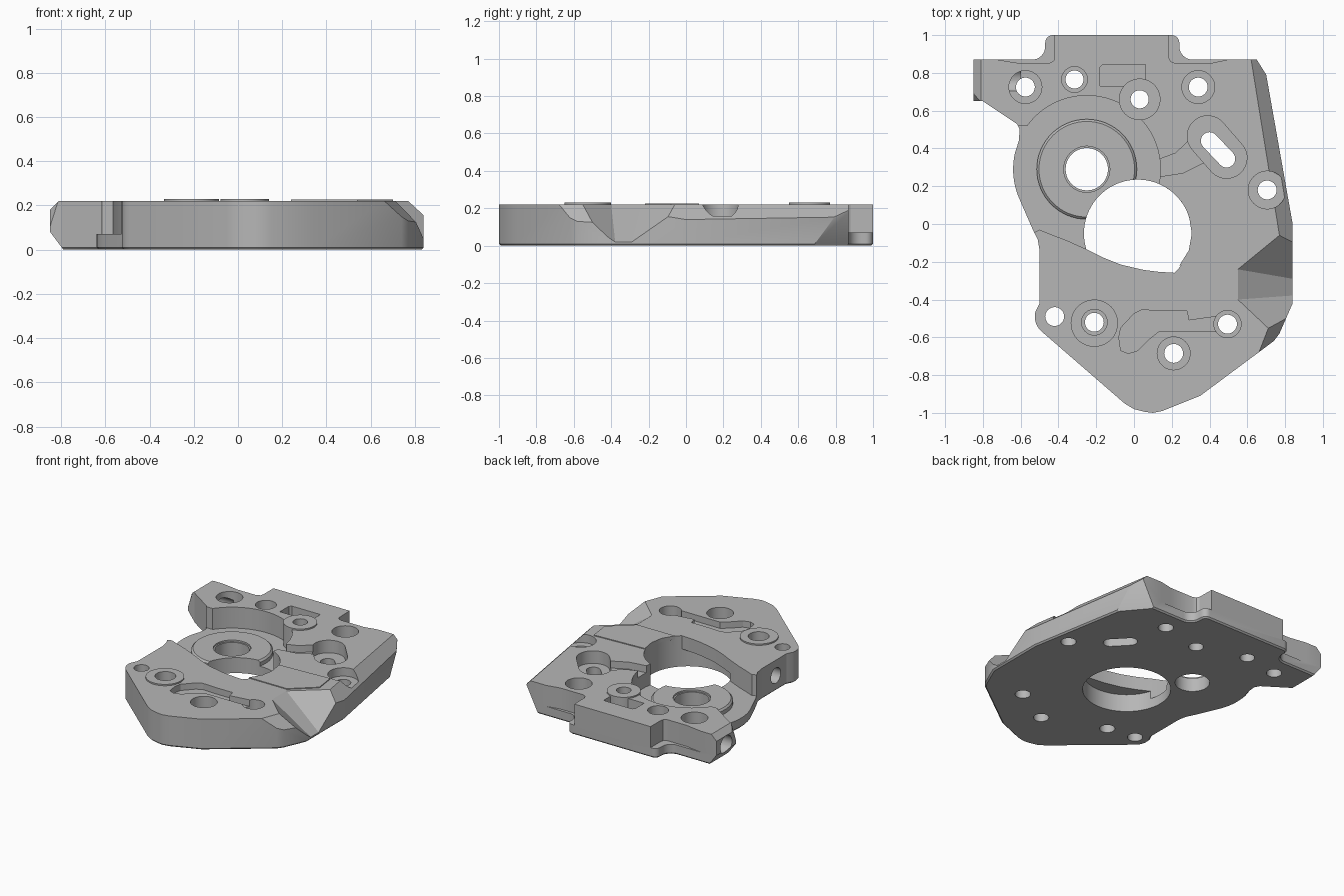
import bpy, bmesh, math
from mathutils import Vector, Matrix

cube = bpy.data.objects.get("Cube")
if cube:
    bpy.data.objects.remove(cube, do_unlink=True)

metal = bpy.data.materials.new("machined grey")
metal.use_nodes = True
GREY = (0.47, 0.47, 0.47, 1)
metal.diffuse_color = GREY
metal.node_tree.nodes["Principled BSDF"].inputs["Base Color"].default_value = GREY
TOP = 0.22


def arc(cx, cy, r, a0, a1, n=16):
    """Points along an arc, angles in degrees."""
    return [(cx + r * math.cos(math.radians(a0 + (a1 - a0) * i / n)),
             cy + r * math.sin(math.radians(a0 + (a1 - a0) * i / n))) for i in range(n + 1)]


def circle(cx, cy, r, n=48):
    return arc(cx, cy, r, 0, 360, n)[:-1]


def slot(a, b, r):
    """Stadium outline between two centres."""
    d = math.degrees(math.atan2(b[1] - a[1], b[0] - a[0]))
    return arc(*a, r, d + 90, d + 270) + arc(*b, r, d - 90, d + 90)


def finish(bm, name):
    bmesh.ops.recalc_face_normals(bm, faces=bm.faces[:])
    mesh = bpy.data.meshes.new(name)
    bm.to_mesh(mesh)
    bm.free()
    mesh.materials.append(metal)
    obj = bpy.data.objects.new(name, mesh)
    bpy.context.collection.objects.link(obj)
    return obj


def prism_mesh(points, z0, z1):
    bm = bmesh.new()
    face = bm.faces.new([bm.verts.new((x, y, z0)) for x, y in points])
    new = bmesh.ops.extrude_face_region(bm, geom=[face])["geom"]
    for v in new:
        if isinstance(v, bmesh.types.BMVert):
            v.co.z = z1
    bmesh.ops.recalc_face_normals(bm, faces=bm.faces[:])
    return bm


def prism(points, z0, z1, name="cutter"):
    return finish(prism_mesh(points, z0, z1), name)


def hull(points):
    bm = bmesh.new()
    for p in points:
        bm.verts.new(p)
    bmesh.ops.convex_hull(bm, input=bm.verts[:])
    return finish(bm, "cutter")


def side_bore(center, r, depth):
    """Cylinder along x for a bore in a side wall."""
    bm = bmesh.new()
    bmesh.ops.create_cone(bm, cap_ends=True, segments=32, radius1=r, radius2=r, depth=depth,
                          matrix=Matrix.Translation(center) @ Matrix.Rotation(math.pi / 2, 4, 'Y'))
    return finish(bm, "cutter")


def combine(tool, operation='DIFFERENCE'):
    tool.hide_render = True
    mod = plate.modifiers.new("bool", 'BOOLEAN')
    mod.operation, mod.solver, mod.object = operation, 'EXACT', tool
    bpy.context.view_layer.objects.active = plate
    bpy.ops.object.modifier_apply(modifier=mod.name)
    bpy.data.objects.remove(tool, do_unlink=True)


# Plate outline, counter-clockwise from the rear left corner
outline = [(-0.85, 0.87), (-0.85, 0.65), (-0.80, 0.65), (-0.62, 0.53), (-0.605, 0.50), (-0.61, 0.44)]
outline += arc(-0.25, 0.29, 0.39, 168, 205, 10)
outline += [(-0.54, -0.02), (-0.51, -0.08), (-0.50, -0.14), (-0.50, -0.42)]
outline += arc(-0.42, -0.49, 0.105, 165, 228, 8)
outline += [(-0.05, -0.95), (0.0, -0.98), (0.06, -0.995), (0.10, -1.0), (0.15, -0.99), (0.35, -0.91),
            (0.74, -0.62), (0.77, -0.58), (0.84, -0.42), (0.84, 0.0), (0.70, 0.79), (0.65, 0.87)]
outline += arc(0.31, 0.94, 0.07, 270, 180, 8) + arc(0.20, 0.96, 0.04, 0, 90, 6)
outline += arc(-0.43, 0.96, 0.04, 90, 180, 6) + arc(-0.54, 0.94, 0.07, 0, -90, 8)

bm = prism_mesh(outline, 0, TOP)
rim = [e for e in bm.edges if all(v.co.z < 0.001 for v in e.verts)]
bmesh.ops.bevel(bm, geom=rim, offset=0.01, segments=1, affect='EDGES')

# Sloped facets: long right chamfer, rear right corner, front right corner, left end
for co, no in [((0.77, -0.06, 0.22), (0.987, 0.159, 0.98)),
               ((0.70, 0.79, 0.145), (0.775, 0.655, -0.39)),
               ((0.70, -0.58, 0.22), (1.44, -0.56, 1.12)),
               ((-0.85, 0.7, 0.08), (-0.8, 0, -0.6)),
               ((-0.85, 0.7, 0.18), (-0.7, 0, 0.7))]:
    geom = bm.verts[:] + bm.edges[:] + bm.faces[:]
    cut = bmesh.ops.bisect_plane(bm, geom=geom, dist=1e-5, plane_co=Vector(co),
                                 plane_no=Vector(no), clear_outer=True)
    edges = [e for e in cut["geom_cut"] if isinstance(e, bmesh.types.BMEdge)]
    bmesh.ops.holes_fill(bm, edges=edges, sides=0)
plate = finish(bm, "mounting_plate")

# Stepped shoulders beside the rear tab
combine(prism([(-0.73, 0.871), (-0.60, 0.85), (-0.45, 0.85), (-0.425, 0.865), (-0.42, 0.89),
               (-0.42, 1.1), (-0.73, 1.1)], 0.07, 0.4))
combine(prism([(0.50, 0.871), (0.50, 1.1), (0.18, 1.1), (0.185, 0.88), (0.195, 0.86),
               (0.22, 0.85), (0.40, 0.85)], 0.07, 0.4))

# V notch in the right edge and the corner cut on the left end
notch = [(0.55, -0.24), (0.55, -0.40), (0.95, -0.777), (0.99, 0.12)]
combine(hull([(x, y, z) for x, y in notch for z in (TOP, 0.4)]
             + [(0.956, -0.31, -0.06), (0.956, -0.37, -0.06)]))
combine(hull([(-0.806, 0.643, 0.23), (-0.852, 0.723, 0.23), (-0.852, 0.645, 0.09),
              (-0.93, 0.6, 0.23), (-0.93, 0.6, 0.09)]))

# Round pocket open to the left, joined to the upper part of the large bore
combine(prism(circle(-0.25, 0.29, 0.39, 72), 0.07, 0.4))
pocket = [(-0.25, 0.29), (-0.565, 0.52), (-0.75, 0.52), (-0.75, -0.05), (-0.54, -0.05), (-0.50, -0.03),
          (-0.44, -0.055), (-0.36, -0.085), (-0.26, -0.13), (-0.17, -0.175), (-0.07, -0.215),
          (0.05, -0.243), (0.13, -0.253)]
combine(prism(pocket + arc(0.02, -0.05, 0.285, -47, 90, 28), 0.07, 0.4))

# Raised ring seat inside the pocket
seat = prism_mesh(circle(-0.25, 0.29, 0.265, 64), 0.04, 0.11)
bmesh.ops.bevel(seat, geom=[e for e in seat.edges if all(v.co.z > 0.1 for v in e.verts)],
                offset=0.012, segments=1, affect='EDGES')
combine(finish(seat, "seat"), 'UNION')
combine(prism(circle(0.02, -0.05, 0.285, 72), -0.1, 0.125))
combine(prism(circle(-0.25, 0.29, 0.112), -0.1, 0.4))
combine(prism(circle(-0.25, 0.29, 0.122), 0.098, 0.4))

# Shallow pockets and channel in the top face
combine(prism([(0.10, 0.36), (0.14, 0.345), (0.22, 0.375), (0.30, 0.45), (0.36, 0.54), (0.46, 0.34),
               (0.37, 0.325), (0.26, 0.27), (0.13, 0.25), (0.08, 0.24)], 0.17, 0.4))
combine(prism(slot((0.39, 0.465), (0.49, 0.35), 0.108), 0.13, 0.4))
combine(prism([(-0.18, 0.73), (0.06, 0.73), (0.06, 0.845), (-0.165, 0.845), (-0.18, 0.83)], 0.15, 0.4))
combine(prism([(-0.08, -0.60), (-0.07, -0.55), (0.0, -0.475), (0.04, -0.455), (0.16, -0.46),
               (0.28, -0.46), (0.29, -0.51), (0.36, -0.50), (0.47, -0.485), (0.49, -0.57),
               (0.13, -0.57), (0.08, -0.61), (0.02, -0.67), (-0.03, -0.685), (-0.07, -0.67)],
              0.175, 0.4))

# Raised pads and the low land beside the bore
combine(prism(circle(0.03, 0.66, 0.11), 0.05, 0.23), 'UNION')
combine(prism(circle(-0.21, -0.525, 0.125), 0.15, 0.23), 'UNION')
combine(prism([(0.24, -0.22), (0.29, -0.14), (0.306, -0.05), (0.29, 0.05), (0.68, 0.07), (0.70, -0.08),
               (0.54, -0.22)], 0.2, 0.226), 'UNION')

# Bolt holes: x, y, hole radius, counterbore radius, counterbore floor
for x, y, r, bore, floor in [(-0.575, 0.725, 0.05, 0.087, 0.08), (-0.315, 0.765, 0.048, 0.068, 0.12),
                             (0.03, 0.66, 0.048, 0, 0), (0.34, 0.725, 0.05, 0.087, 0.08),
                             (0.705, 0.18, 0.05, 0.1, 0.16), (-0.42, -0.49, 0.05, 0, 0),
                             (-0.21, -0.52, 0.05, 0.068, 0.14), (0.21, -0.685, 0.05, 0.087, 0.08),
                             (0.495, -0.53, 0.05, 0.072, 0.08)]:
    combine(prism(circle(x, y, r, 32), -0.1, 0.4))
    if bore:
        combine(prism(circle(x, y, bore, 40), floor, 0.4))
combine(prism(slot((0.40, 0.44), (0.49, 0.345), 0.046), -0.1, 0.4))

# Horizontal bores in the left walls
combine(side_bore((-0.80, 0.76, 0.115), 0.065, 0.4))
combine(side_bore((-0.50, -0.30, 0.11), 0.055, 0.3))

# Smooth bores with crisp edges
bpy.ops.object.select_all(action='DESELECT')
plate.select_set(True)
bpy.context.view_layer.objects.active = plate
bpy.ops.object.shade_smooth_by_angle(angle=math.radians(25))
